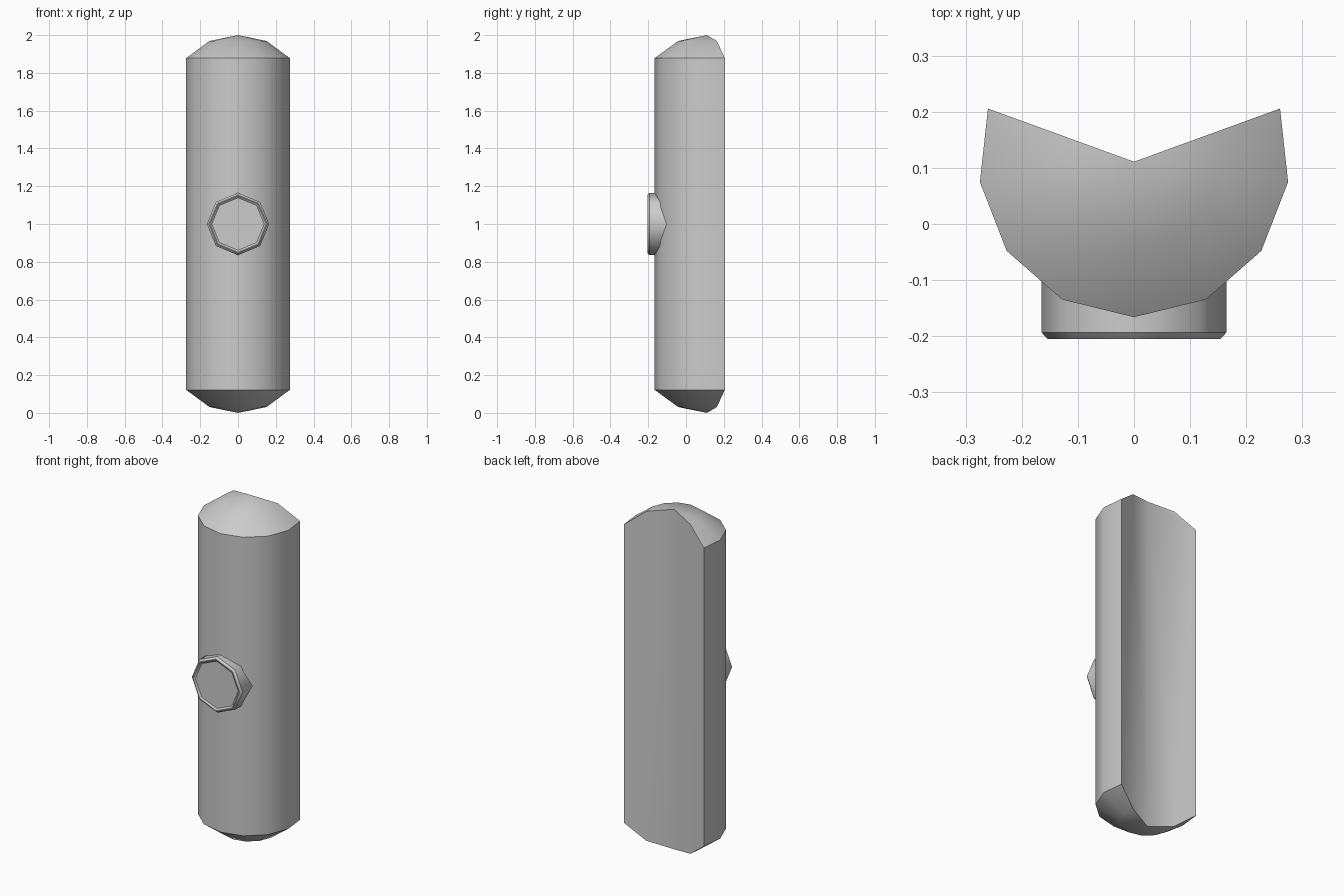
import bpy, bmesh
from math import cos, sin, radians

if "Cube" in bpy.data.objects:
    bpy.data.objects.remove(bpy.data.objects["Cube"])


def revolve(name, profile, angles, place, closed, is_sharp):
    """Spin a (radius, height) profile that starts and ends on the axis."""
    bm = bmesh.new()
    ends = {i: bm.verts.new(place(0, 0, h)) for i, (r, h) in enumerate(profile) if r == 0}
    cols = [[ends[i] if i in ends else bm.verts.new(place(r * cos(a), r * sin(a), h))
             for i, (r, h) in enumerate(profile)] for a in angles]
    pairs = list(zip(cols, cols[1:]))
    if closed:
        pairs.append((cols[-1], cols[0]))
    else:
        # flat cut walls running from the axis to the arc ends
        bm.faces.new(cols[0])
        bm.faces.new(cols[-1][::-1])
    for a, b in pairs:
        for i in range(len(profile) - 1):
            quad = list(dict.fromkeys([a[i], b[i], b[i + 1], a[i + 1]]))
            bm.faces.new(quad)
    bmesh.ops.recalc_face_normals(bm, faces=bm.faces)
    for f in bm.faces:
        f.smooth = True
    for e in bm.edges:
        e.smooth = not is_sharp(e)
    mesh = bpy.data.meshes.new(name)
    bm.to_mesh(mesh)
    bm.free()
    obj = bpy.data.objects.new(name, mesh)
    bpy.context.collection.objects.link(obj)
    return obj


# Capsule body: 220 degree slice with a V-shaped back
R, BACK_Y = 0.277, 0.111
body_profile = [(0, 0), (0.55 * R, 0.031), (R, 0.122),
                (R, 1.878), (0.55 * R, 1.969), (0, 2)]
revolve("body", body_profile,
        [radians(-200 + 27.5 * i) for i in range(9)],
        lambda u, v, h: (u, BACK_Y + v, h), False,
        lambda e: e.calc_face_angle() > radians(40))

# Octagonal front button with a bevelled rim and shallow dished face
button_profile = [(0, -0.08), (0.165, -0.08), (0.165, -0.193),
                  (0.154, -0.205), (0.149, -0.205), (0.139, -0.197), (0, -0.197)]
revolve("front_button", button_profile,
        [radians(45 * i) for i in range(8)],
        lambda u, v, h: (u, h, 1.0 + v), True,
        lambda e: abs(e.verts[0].co.y - e.verts[1].co.y) < 1e-5
        and e.calc_face_angle() > radians(20))
